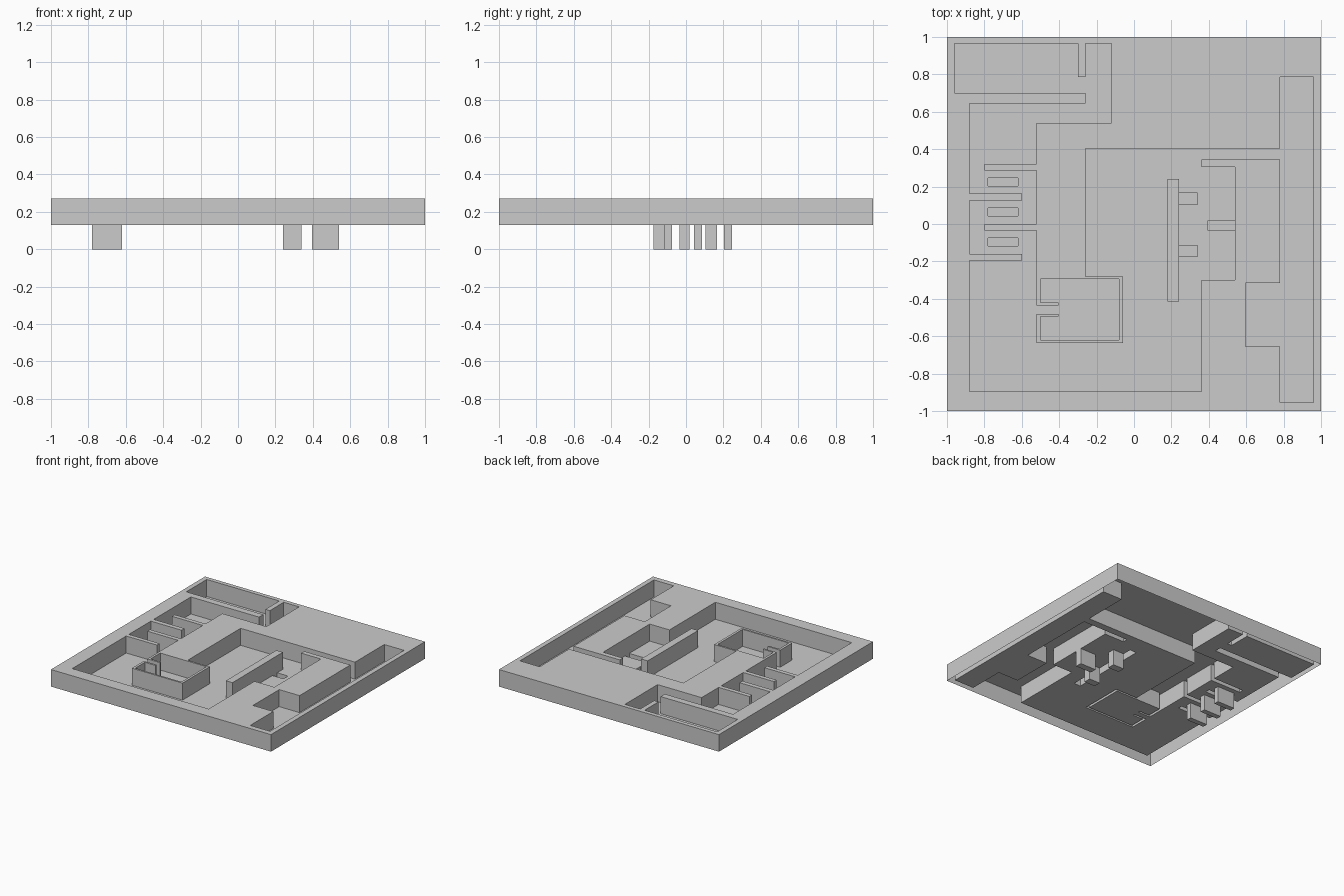
import bpy, bmesh

if "Cube" in bpy.data.objects:
    bpy.data.objects.remove(bpy.data.objects["Cube"])

TOP, FLOOR, PIT = 0.27, 0.13, 0.0


def path(x, y, turns):
    """Right-angled closed loop: turns alternate new x, new y."""
    pts = [(x, y)]
    for i, v in enumerate(turns):
        if i % 2 == 0:
            x = v
        else:
            y = v
        pts.append((x, y))
    return pts


def rect_cw(x0, x1, y0, y1):
    return [(x0, y1), (x1, y1), (x1, y0), (x0, y0)]


def fill(bm, loops, z):
    """Flat upward sheet bounded by loops; inner loops become holes."""
    edges = []
    for loop in loops:
        vs = [bm.verts.new((x, y, z)) for x, y in loop]
        edges += [bm.edges.new((vs[i - 1], vs[i])) for i in range(len(vs))]
    bmesh.ops.triangle_fill(bm, edges=edges, use_beauty=True, normal=(0, 0, 1))


def walls(bm, loop, z0, z1):
    """Vertical band; clockwise loops face inward, others outward."""
    low = [bm.verts.new((x, y, z0)) for x, y in loop]
    high = [bm.verts.new((x, y, z1)) for x, y in loop]
    for i in range(len(loop)):
        bm.faces.new((low[i - 1], low[i], high[i], high[i - 1]))


def finish(name, bm):
    bmesh.ops.remove_doubles(bm, verts=bm.verts, dist=1e-5)
    for f in bm.faces:
        if abs(f.normal.z) > 0.5 and f.normal.z < 0:
            f.normal_flip()
    me = bpy.data.meshes.new(name)
    bm.to_mesh(me)
    bm.free()
    bpy.context.collection.objects.link(bpy.data.objects.new(name, me))


# Outlines: the outer square, the connected rooms, the free-standing bar
square = path(-1, -1, [1, 1, -1])
before = [-.30, .785, -.26, .965, -.12, .54, -.52, .32, -.80, .285, -.52, 0,
          -.80, -.035, -.52, -.435, -.405, -.42, -.50, -.295, -.08, -.62,
          -.50, -.495, -.405, -.48, -.52, -.635, -.06, -.28, -.26, .405,
          .78, .785, .96, -.955, .78, -.655, .595, -.315, .78, .345,
          .36, .305, .54]
after = [-.30, .36, -.895, -.88, -.195, -.60, -.16, -.88, .125, -.60, .163,
         -.88, .645, -.26, .70, -.96]
rooms = path(-.96, .965, before + after)
bar = path(.18, -.415, [.24, .24, .18])

# Floor outlines also step around the pits that touch a wall
rooms_floor = path(-.96, .965, before + [.02, .395, -.035, .54] + after)
bar_floor = path(.18, -.415, [.24, -.175, .34, -.115, .24, .105, .34, .165,
                              .24, .24, .18])
slots = [rect_cw(-.78, -.62, y, y + .042) for y in (.203, .043, -.117)]
side_pits = [rect_cw(.24, .34, -.175, -.115), rect_cw(.24, .34, .105, .165),
             rect_cw(.395, .54, -.035, .02)]

# Upper surface and outer sides, open underneath
bm = bmesh.new()
fill(bm, [square, rooms], TOP)
walls(bm, square, FLOOR, TOP)
finish("upper_slab", bm)

# Room walls
bm = bmesh.new()
walls(bm, rooms, FLOOR, TOP)
finish("room_walls", bm)

# Free-standing bar
bm = bmesh.new()
fill(bm, [bar], TOP)
walls(bm, bar, FLOOR, TOP)
finish("divider_bar", bm)

# Room floor with pit openings
bm = bmesh.new()
fill(bm, [rooms_floor, bar_floor] + slots, FLOOR)
finish("room_floor", bm)

# Pits sunk below the floor
for i, loop in enumerate(slots + side_pits):
    bm = bmesh.new()
    walls(bm, loop, PIT, FLOOR)
    fill(bm, [loop], PIT)
    finish(f"pit_{i + 1}", bm)
